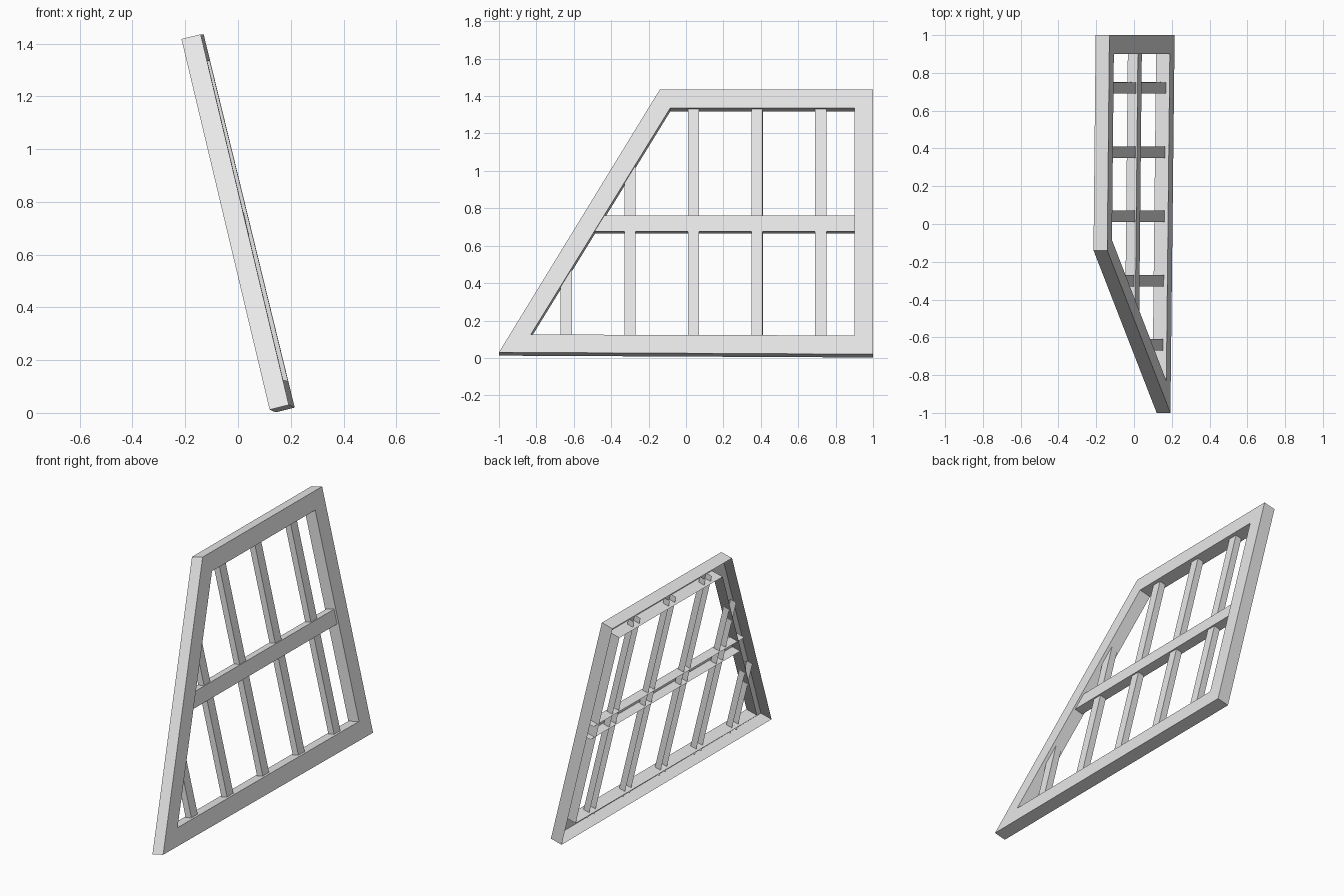
import bpy, bmesh
from mathutils import Vector

cube = bpy.data.objects.get("Cube")
if cube:
    bpy.data.objects.remove(cube, do_unlink=True)

paint = bpy.data.materials.new("light_grey")
paint.use_nodes = True
GREY = (0.8, 0.8, 0.8, 1)
paint.diffuse_color = GREY
paint.node_tree.nodes["Principled BSDF"].inputs["Base Color"].default_value = GREY

# The panel leans: its front plane is x = BASE + YAW * y + LEAN * z
BASE, YAW, LEAN = 0.21, 0.01, -0.244
NORMAL = Vector((1, -YAW, -LEAN)).normalized()


def on_panel(y, z, depth):
    """Point behind the front plane, at height z and position y."""
    return Vector((BASE + YAW * y + LEAN * z, y, z)) - NORMAL * depth


def finish(bm, name):
    mesh = bpy.data.meshes.new(name)
    bm.to_mesh(mesh)
    bm.free()
    mesh.materials.append(paint)
    obj = bpy.data.objects.new(name, mesh)
    bpy.context.collection.objects.link(obj)


def loop(bm, points, depth):
    return [bm.verts.new(on_panel(y, z, depth)) for y, z in points]


# Outer frame: front ring with outer and inner walls, open at the back
def build_frame(outer, inner, depth):
    bm = bmesh.new()
    of, ob = loop(bm, outer, 0), loop(bm, outer, depth)
    nf, nb = loop(bm, inner, 0), loop(bm, inner, depth)
    for i in range(len(outer)):
        j = (i + 1) % len(outer)
        bm.faces.new((of[i], of[j], nf[j], nf[i]))
        bm.faces.new((ob[i], ob[j], of[j], of[i]))
        bm.faces.new((nf[i], nf[j], nb[j], nb[i]))
    finish(bm, "outer_frame")


# Bar: front face with two long side walls, open at the back and ends
def build_bar(name, side_a, side_b, recess, depth):
    bm = bmesh.new()
    a, b = loop(bm, side_a, recess), loop(bm, side_b, recess)
    a_back = loop(bm, side_a, recess + depth)
    b_back = loop(bm, side_b, recess + depth)
    bm.faces.new((a[0], a[1], b[1], b[0]))
    bm.faces.new((a_back[0], a_back[1], a[1], a[0]))
    bm.faces.new((b[0], b[1], b_back[1], b_back[0]))
    finish(bm, name)


build_frame(
    [(-1, 0.03), (1, 0.02), (1, 1.435), (-0.14, 1.435)],
    [(-0.83, 0.125), (0.9, 0.12), (0.9, 1.335), (-0.085, 1.335)], 0.075)

# Middle rail
build_bar("middle_rail", [(-0.5, 0.68), (0.94, 0.68)],
          [(-0.5, 0.765), (0.94, 0.765)], 0.012, 0.055)

# Upright bars, the first two cut short by the sloping side
HALF = 0.03
for i, top in enumerate((0.52, 1.06, 1.37, 1.37, 1.37)):
    y = -0.64 + 0.34 * i
    build_bar(f"upright_bar_{i + 1}", [(y + HALF, 0.085), (y + HALF, top)][::1],
              [(y - HALF, 0.085), (y - HALF, top)], 0.02, 0.04)
